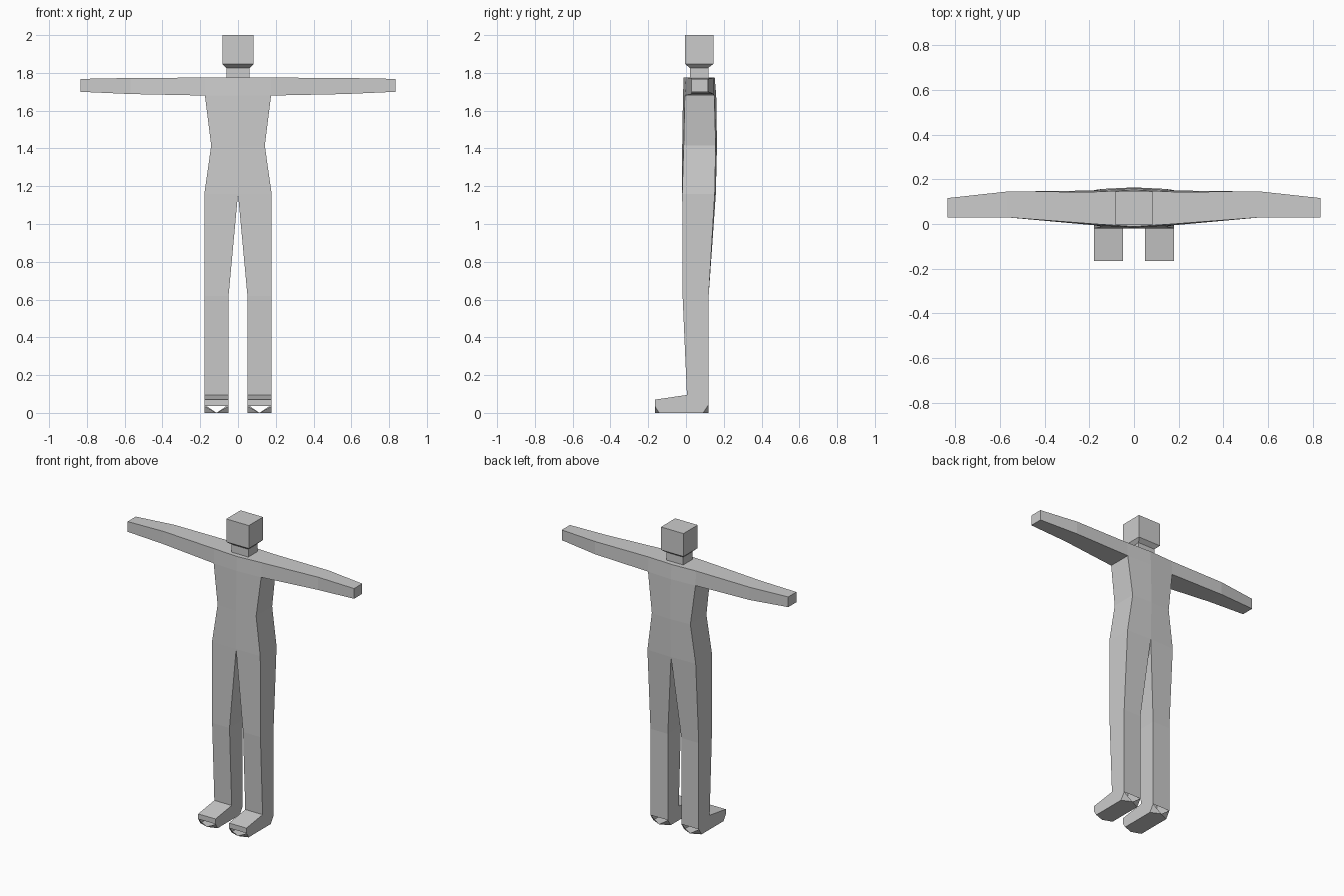
import bpy, bmesh

if "Cube" in bpy.data.objects:
    bpy.data.objects.remove(bpy.data.objects["Cube"])


def loft(bm, rings, closed=True, cap=False):
    """Bridge successive rings of points with quads, optionally capping the last."""
    vs = [[bm.verts.new(p) for p in r] for r in rings]
    n = len(vs[0])
    for a, b in zip(vs, vs[1:]):
        for i in range(n if closed else n - 1):
            j = (i + 1) % n
            bm.faces.new((a[i], a[j], b[j], b[i]))
    if cap:
        bm.faces.new(vs[-1])


def finish(bm, name, mirror=True):
    if mirror:
        geom = bm.verts[:] + bm.edges[:] + bm.faces[:]
        bmesh.ops.mirror(bm, geom=geom, axis='X', merge_dist=0.0001)
    bmesh.ops.remove_doubles(bm, verts=bm.verts[:], dist=0.0005)
    bmesh.ops.recalc_face_normals(bm, faces=bm.faces[:])
    me = bpy.data.meshes.new(name)
    bm.to_mesh(me)
    bm.free()
    bpy.context.collection.objects.link(bpy.data.objects.new(name, me))


def arm_ring(x, z0, z1, fb, ft, bt, bb):
    return [(x, fb, z0), (x, ft, z1), (x, bt, z1), (x, bb, z0)]


def body_ring(z, x0, x1, f0, f1, b1, b0):
    return [(x0, f0, z), (x1, f1, z), (x1, b1, z), (x0, b0, z)]


# body: one half of chest, arm, torso and leg, then mirrored
bm = bmesh.new()
centre = arm_ring(0, 1.68, 1.775, -0.016, -0.012, 0.152, 0.16)
shoulder = arm_ring(0.175, 1.68, 1.775, -0.006, 0.0, 0.144, 0.15)
elbow = arm_ring(0.57, 1.688, 1.773, 0.03, 0.03, 0.145, 0.145)
wrist = arm_ring(0.835, 1.70, 1.768, 0.03, 0.03, 0.116, 0.116)
loft(bm, [centre, shoulder], closed=False)
loft(bm, [shoulder, elbow, wrist], cap=True)

hip = body_ring(1.16, 0, 0.178, -0.02, -0.02, 0.152, 0.158)
loft(bm, [body_ring(1.68, 0, 0.175, -0.016, -0.006, 0.15, 0.16),
          body_ring(1.415, 0, 0.142, -0.02, -0.012, 0.157, 0.164),
          hip], closed=False)
loft(bm, [hip,
          body_ring(0.62, 0.05, 0.178, -0.018, -0.018, 0.12, 0.12),
          body_ring(0.095, 0.05, 0.178, 0.005, 0.005, 0.12, 0.12)])
finish(bm, "body")

# feet: side profile, with cut corners and open notches at toe and heel
bm = bmesh.new()
profile = [(0.005, 0.095), (-0.165, 0.07), (-0.165, 0.036), (-0.142, 0),
           (0.09, 0), (0.12, 0.045), (0.12, 0.095)]
inner, outer = ([bm.verts.new((x, y, z)) for y, z in profile] for x in (0.05, 0.178))
toe = bm.verts.new((0.114, -0.165, 0))
heel = bm.verts.new((0.114, 0.12, 0))
for side in (inner, outer):
    bm.faces.new(side)
    bm.faces.new((side[2], side[3], toe))
    bm.faces.new((side[4], side[5], heel))
for i, j in ((0, 1), (1, 2), (5, 6)):
    bm.faces.new((inner[i], inner[j], outer[j], outer[i]))
bm.faces.new((toe, outer[3], outer[4], heel, inner[4], inner[3]))
finish(bm, "feet")

# head and neck: stacked square sections
bm = bmesh.new()
loft(bm, [[(-w, f, z), (w, f, z), (w, b, z), (-w, b, z)] for z, w, f, b in (
    (1.77, 0.062, 0.02, 0.118), (1.827, 0.062, 0.02, 0.118),
    (1.847, 0.083, -0.005, 0.145), (2.0, 0.083, -0.005, 0.145))], cap=True)
finish(bm, "head_and_neck", mirror=False)
